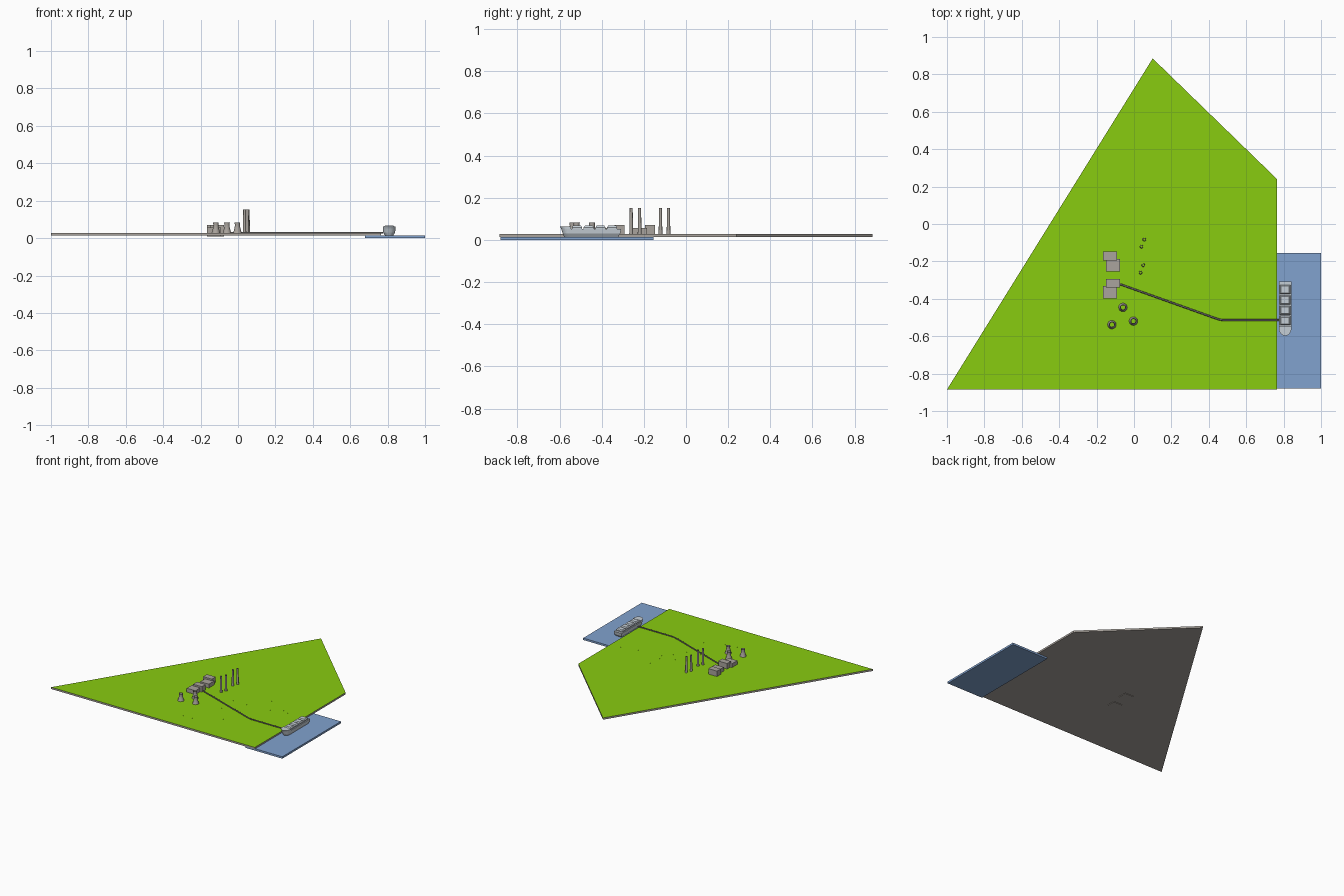
import bpy, bmesh, math

if "Cube" in bpy.data.objects:
    bpy.data.objects.remove(bpy.data.objects["Cube"])

TOP = 0.027  # ground surface height


def material(name, rgb):
    m = bpy.data.materials.new(name)
    m.diffuse_color = (*rgb, 1)
    m.use_nodes = True
    m.node_tree.nodes["Principled BSDF"].inputs["Base Color"].default_value = m.diffuse_color
    return m


green = material("grass", (0.246, 0.604, 0.005))
blue = material("water", (0.22, 0.36, 0.62))
steel = material("ship_paint", (0.56, 0.62, 0.67))
dark = material("pipe_grey", (0.15, 0.145, 0.14))
grey = material("stone", (0.40, 0.37, 0.34))


def add(name, bm, *mats):
    bmesh.ops.recalc_face_normals(bm, faces=bm.faces)
    me = bpy.data.meshes.new(name)
    bm.to_mesh(me)
    bm.free()
    ob = bpy.data.objects.new(name, me)
    bpy.context.collection.objects.link(ob)
    for m in mats:
        me.materials.append(m)
    return ob


def loft(name, rings, *mats, closed=False):
    """Skin a stack of equal-length rings; closed joins last ring to first."""
    bm = bmesh.new()
    vs = [[bm.verts.new(p) for p in r] for r in rings]
    n = len(rings[0])
    pairs = list(zip(vs, vs[1:])) + ([(vs[-1], vs[0])] if closed else [])
    for a, b in pairs:
        for i in range(n):
            j = (i + 1) % n
            bm.faces.new((a[i], a[j], b[j], b[i]))
    if not closed:
        bm.faces.new(vs[0])
        bm.faces.new(vs[-1])
    return add(name, bm, *mats)


def prism(name, outline, z0, z1, *mats):
    return loft(name, [[(x, y, z) for x, y in outline] for z in (z0, z1)], *mats)


def box(name, x0, x1, y0, y1, z0, z1, *mats):
    return prism(name, [(x0, y0), (x1, y0), (x1, y1), (x0, y1)], z0, z1, *mats)


def tube(name, cx, cy, profile, n, *mats):
    """Lathe a closed (radius, z) profile around a vertical axis."""
    ring = lambda r, z: [(cx + r * math.cos(2 * math.pi * i / n),
                          cy + r * math.sin(2 * math.pi * i / n), z) for i in range(n)]
    ob = loft(name, [ring(r, z) for r, z in profile], *mats, closed=True)
    bpy.context.view_layer.objects.active = ob
    ob.select_set(True)
    bpy.ops.object.shade_smooth_by_angle(angle=math.radians(40))
    ob.select_set(False)


# Land slab with grass only on the upper face
land = prism("land", [(-1, -0.885), (0.765, -0.885), (0.765, 0.24), (0.1, 0.885)],
             0.013, TOP, grey, green)
for p in land.data.polygons:
    if p.center.z > TOP - 1e-4:
        p.material_index = 1

# Water basin tucked under the shore
box("water", 0.68, 1.0, -0.88, -0.155, 0, 0.015, blue)

# Flush field plots
for i, (x, y) in enumerate([(0.2, -0.27), (0.36, -0.27), (0.52, -0.25), (0.65, -0.22),
                            (0.2, -0.42), (0.4, -0.12), (0.06, -0.68), (0.25, -0.62)]):
    box(f"field_plot_{i}", x - 0.06, x + 0.06, y - 0.06, y + 0.06, TOP - 0.004, TOP + 0.0001, green)

# Two pairs of plant halls
for i, y in enumerate((0, -0.145)):
    box(f"tall_hall_{i}", -0.165 + 0.015 * i, -0.09 + 0.015 * i, -0.195 + y, -0.148 + y, 0.014, 0.07, grey)
for i, y in enumerate((0, -0.145)):
    box(f"low_hall_{i}", -0.15 - 0.015 * i, -0.075 - 0.015 * i, -0.254 + y, -0.186 + y, 0.009, 0.057, grey)

# Tall chimneys, hollow and slightly tapered
for i, (x, y) in enumerate([(0.055, -0.083), (0.04, -0.121), (0.05, -0.22), (0.035, -0.26)]):
    tube(f"chimney_{i}", x, y, [(0.0095, 0.024), (0.0085, 0.05), (0.007, 0.152),
                                (0.005, 0.152), (0.005, 0.024)], 16, grey)

# Cooling towers with pinched waist
for i, (x, y) in enumerate([(-0.059, -0.446), (-0.118, -0.538), (-0.003, -0.519)]):
    tube(f"cooling_tower_{i}", x, y,
         [(0.024, 0.024), (0.019, 0.04), (0.015, 0.056), (0.0135, 0.068), (0.015, 0.083),
          (0.013, 0.083), (0.0115, 0.068), (0.013, 0.056), (0.017, 0.04), (0.022, 0.024)], 24, grey)

# Pipeline from halls to the shore
cu = bpy.data.curves.new("pipeline", "CURVE")
cu.dimensions = "3D"
cu.bevel_depth = 0.005
cu.bevel_resolution = 2
cu.use_fill_caps = True
path = [(-0.08, -0.32), (0.43, -0.502), (0.45, -0.509), (0.475, -0.514), (0.775, -0.514)]
sp = cu.splines.new("POLY")
sp.points.add(len(path) - 1)
for p, (x, y) in zip(sp.points, path):
    p.co = (x, y, 0.029, 1)
cu.materials.append(dark)
bpy.context.collection.objects.link(bpy.data.objects.new("pipeline", cu))


# Ship: hull, raised bow and four cargo tanks
CX = 0.808


def ship_outline(w, bow, stern, shoulder, z):
    arc = [(CX - w * math.cos(math.pi * i / 12),
            shoulder + (bow - shoulder) * math.sin(math.pi * i / 12), z) for i in range(13)]
    return arc + [(CX + w, stern, z), (CX - w, stern, z)]


loft("ship_hull", [ship_outline(0.022, -0.578, -0.322, -0.55, 0.014),
                   ship_outline(0.032, -0.585, -0.312, -0.555, 0.03),
                   ship_outline(0.034, -0.592, -0.308, -0.557, 0.052)], steel)
loft("ship_bow", [ship_outline(0.034, -0.592, -0.545, -0.557, 0.052),
                  ship_outline(0.034, -0.598, -0.545, -0.557, 0.063)], steel)
for i in range(4):
    y0 = -0.541 + i * 0.0555
    y1 = y0 + 0.048
    rect = lambda d, z: [(CX - 0.028 + d, y0 + d, z), (CX + 0.028 - d, y0 + d, z),
                         (CX + 0.028 - d, y1 - d, z), (CX - 0.028 + d, y1 - d, z)]
    loft(f"cargo_tank_{i}", [rect(0, 0.05), rect(0, 0.06), rect(0.006, 0.068)], steel)
